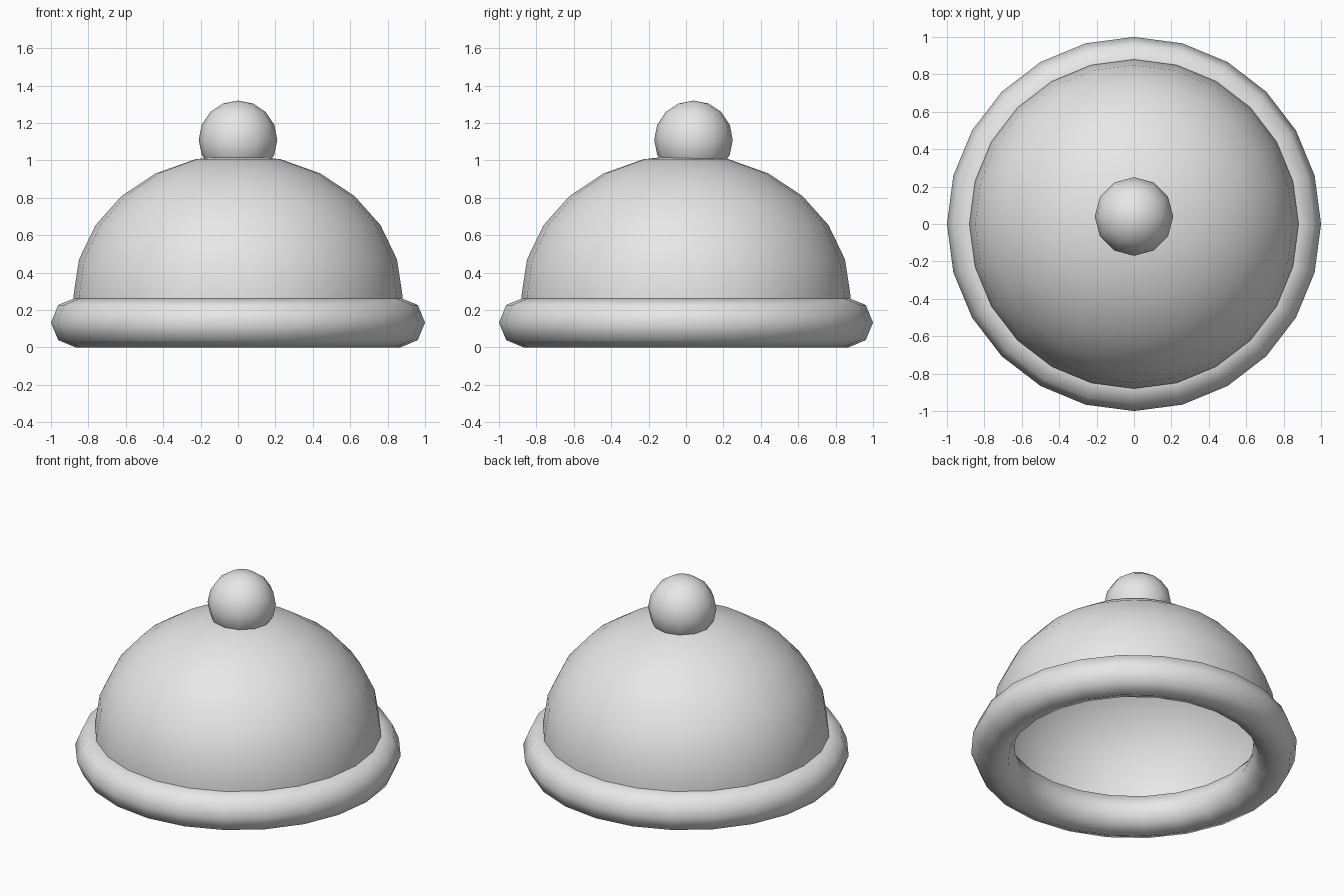
import bpy
import bmesh
from math import cos, sin, pi

if "Cube" in bpy.data.objects:
    bpy.data.objects.remove(bpy.data.objects["Cube"], do_unlink=True)

metal = bpy.data.materials.new("light_grey")
metal.use_nodes = True
grey = (0.8, 0.8, 0.8, 1)
metal.diffuse_color = grey
metal.node_tree.nodes["Principled BSDF"].inputs["Base Color"].default_value = grey


def finish(obj, name):
    obj.name = obj.data.name = name
    obj.data.materials.append(metal)
    for face in obj.data.polygons:
        face.use_smooth = True


def lathe(name, profile, sides):
    """Spin an (r, z) profile about the z axis."""
    bm = bmesh.new()
    verts = [bm.verts.new((r, 0, z)) for r, z in profile]
    edges = [bm.edges.new(pair) for pair in zip(verts, verts[1:])]
    bmesh.ops.spin(bm, geom=verts + edges, cent=(0, 0, 0), axis=(0, 0, 1),
                   angle=2 * pi, steps=sides)
    bmesh.ops.remove_doubles(bm, verts=bm.verts[:], dist=0.0001)
    bmesh.ops.recalc_face_normals(bm, faces=bm.faces[:])
    # An open shell: make sure it faces outwards
    low = min(bm.faces, key=lambda f: f.calc_center_median().z)
    if low.normal.dot(low.calc_center_median()) < 0:
        bmesh.ops.reverse_faces(bm, faces=bm.faces[:])
    mesh = bpy.data.meshes.new(name)
    bm.to_mesh(mesh)
    bm.free()
    obj = bpy.data.objects.new(name, mesh)
    bpy.context.collection.objects.link(obj)
    finish(obj, name)


# Rounded rim around the open base
bpy.ops.mesh.primitive_torus_add(major_segments=24, minor_segments=8,
                                 major_radius=0.867, minor_radius=0.133,
                                 location=(0, 0, 0.133))
finish(bpy.context.object, "rim")

# Hollow flattened dome, its lower edge tucked into the rim
step = pi / 12
dome = [(0.88 * cos(i * step), 0.275 + 0.757 * sin(i * step)) for i in range(6)]
lathe("dome", [(0.875, 0.2)] + dome + [(0, 1.032)], 24)

# Ball handle, set slightly towards the back
bpy.ops.mesh.primitive_uv_sphere_add(segments=12, ring_count=8, radius=0.21,
                                     location=(0, 0.04, 1.11))
finish(bpy.context.object, "knob")
